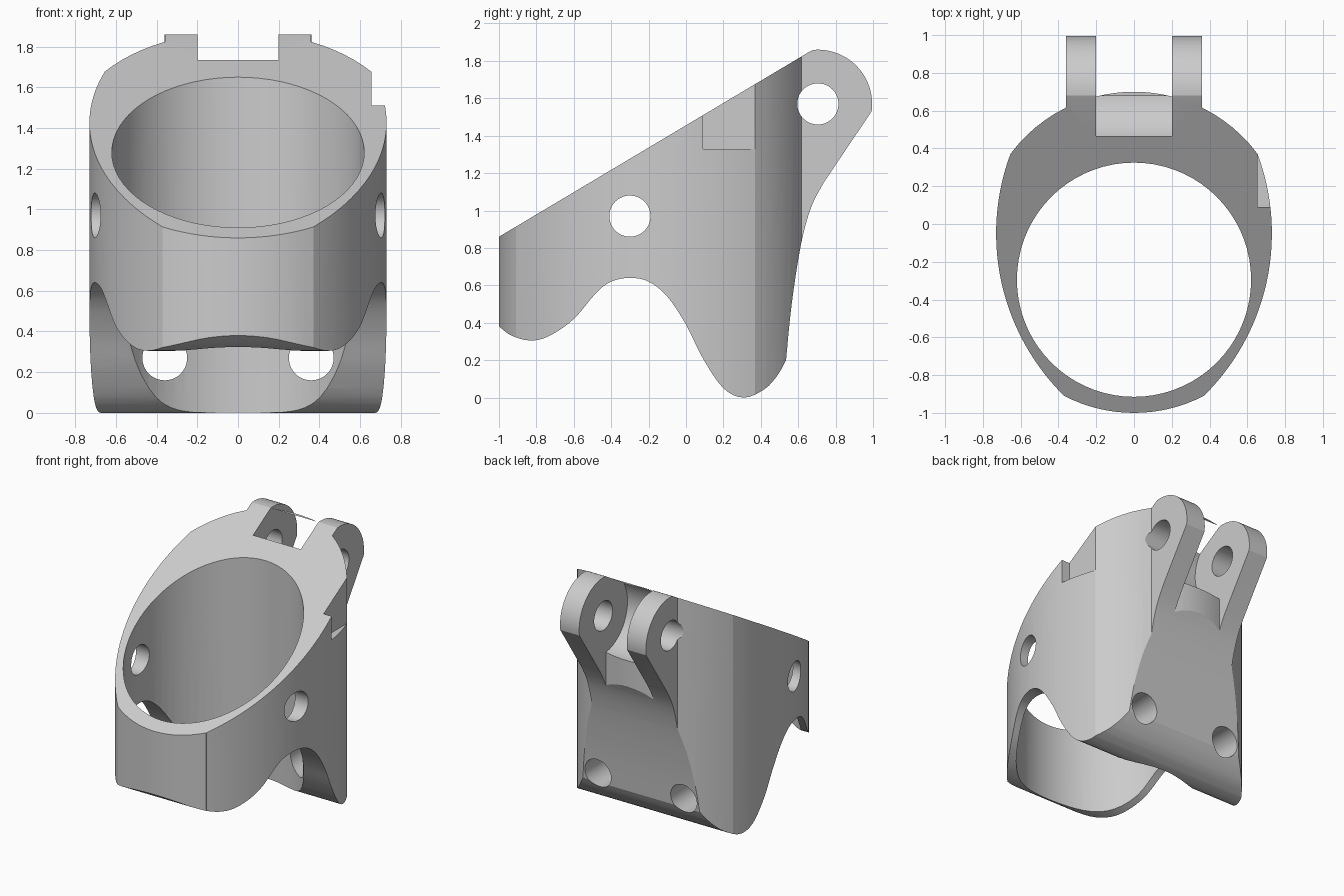
import bpy, bmesh
from math import radians, cos, sin
from mathutils import Vector

cube = bpy.data.objects.get("Cube")
if cube:
    bpy.data.objects.remove(cube)

grey = bpy.data.materials.new("plain_grey")
grey.use_nodes = True
colour = (0.6, 0.6, 0.6, 1)
grey.diffuse_color = colour
grey.node_tree.nodes["Principled BSDF"].inputs["Base Color"].default_value = colour


def arc(cx, cy, r, a0, a1, n=16):
    return [(cx + r * cos(radians(a0 + (a1 - a0) * i / n)),
             cy + r * sin(radians(a0 + (a1 - a0) * i / n))) for i in range(n + 1)]


def spline(points, n=4):
    """Smooth curve through the given points."""
    p = [Vector(q) for q in [points[0]] + points + [points[-1]]]
    out = []
    for a, b, c, d in zip(p, p[1:], p[2:], p[3:]):
        for i in range(n):
            t = i / n
            q = (2 * b + (c - a) * t + (2 * a - 5 * b + 4 * c - d) * t * t
                 + (3 * b - a - 3 * c + d) * t ** 3) / 2
            out.append((q.x, q.y))
    return out + [points[-1]]


def prism(name, outline, axis, lo, hi):
    """Extrude a closed 2D outline along the x, y or z axis."""
    place = {"x": lambda u, v, w: (w, u, v),
             "y": lambda u, v, w: (u, w, v),
             "z": lambda u, v, w: (u, v, w)}[axis]
    bm = bmesh.new()
    face = bm.faces.new([bm.verts.new(place(u, v, lo)) for u, v in outline])
    new = bmesh.ops.extrude_face_region(bm, geom=[face])["geom"]
    bmesh.ops.translate(bm, vec=place(0, 0, hi - lo),
                        verts=[g for g in new if isinstance(g, bmesh.types.BMVert)])
    bmesh.ops.recalc_face_normals(bm, faces=bm.faces)
    mesh = bpy.data.meshes.new(name)
    bm.to_mesh(mesh)
    bm.free()
    mesh.materials.append(grey)
    ob = bpy.data.objects.new(name, mesh)
    bpy.context.collection.objects.link(ob)
    return ob


def rod(name, u, v, r, axis, lo, hi, n=48):
    return prism(name, arc(u, v, r, 0, 360, n)[:-1], axis, lo, hi)


def box(name, x0, x1, y0, y1, z0, z1):
    return prism(name, [(x0, y0), (x1, y0), (x1, y1), (x0, y1)], "z", z0, z1)


def combine(target, tool, operation):
    mod = target.modifiers.new(operation, "BOOLEAN")
    mod.operation = operation
    mod.solver = "EXACT"
    mod.object = tool
    bpy.context.view_layer.objects.active = target
    bpy.ops.object.modifier_apply(modifier=mod.name)
    bpy.data.objects.remove(tool)


# Plan outline of the right half, front to back, with one hinge lug
front = arc(0, -0.195, 0.805, -90, -62.6, 8)
flank = arc(-0.477, -0.05, 1.207, -45.4, 20.4, 28)
shoulder = arc(0, -0.115, 0.815, 36.5, 63.8, 6)
lug = [(0.36, 1.05), (0.2, 1.05)]
back = arc(0, -0.115, 0.815, 75.8, 90, 4)
half = front + flank + shoulder + lug + back
plan = half + [(-x, y) for x, y in half[-2:0:-1]]
bracket = prism("clamp_bracket", plan, "z", -0.1, 2)

# Side silhouette: wavy underside, curved back, rounded lug, sloped top
underside = spline([(-1.05, 0.42), (-1, 0.38), (-0.93, 0.33), (-0.83, 0.305), (-0.73, 0.33),
                    (-0.6, 0.42), (-0.48, 0.56), (-0.4, 0.62), (-0.3, 0.64), (-0.2, 0.62),
                    (-0.1, 0.54), (0, 0.39), (0.09, 0.21), (0.2, 0.05), (0.31, 0),
                    (0.42, 0.045), (0.49, 0.12), (0.535, 0.2)])
rear = spline([(0.535, 0.2), (0.565, 0.5), (0.615, 0.82), (0.67, 1.02), (0.74, 1.155)])
lug_end = arc(0.705, 1.57, 0.29, -8, 95, 24)
top = [(0.66, 1.849), (-1.05, 0.83)]
side = prism("side_shape", underside + rear[1:] + lug_end + top, "x", -1, 1)
combine(bracket, side, "INTERSECT")

# Main bore, hinge slot, side notch
combine(bracket, rod("bore", 0, -0.295, 0.62, "z", -1, 3, 72), "DIFFERENCE")
combine(bracket, rod("slot", 0.705, 1.57, 0.29, "x", -0.2, 0.2), "DIFFERENCE")
combine(bracket, box("notch", 0.655, 0.9, 0.09, 0.372, 1.33, 2), "DIFFERENCE")

# Pin hole, side holes and rear screw holes
combine(bracket, rod("pin_hole", 0.705, 1.57, 0.11, "x", -1, 1), "DIFFERENCE")
combine(bracket, rod("side_hole", -0.3, 0.97, 0.11, "x", -1, 1), "DIFFERENCE")
for s in (-1, 1):
    combine(bracket, rod("screw_hole", s * 0.36, 0.27, 0.11, "y", 0, 0.9), "DIFFERENCE")

bpy.ops.object.select_all(action="DESELECT")
bracket.select_set(True)
bpy.context.view_layer.objects.active = bracket
bpy.ops.object.shade_smooth_by_angle(angle=radians(16))
